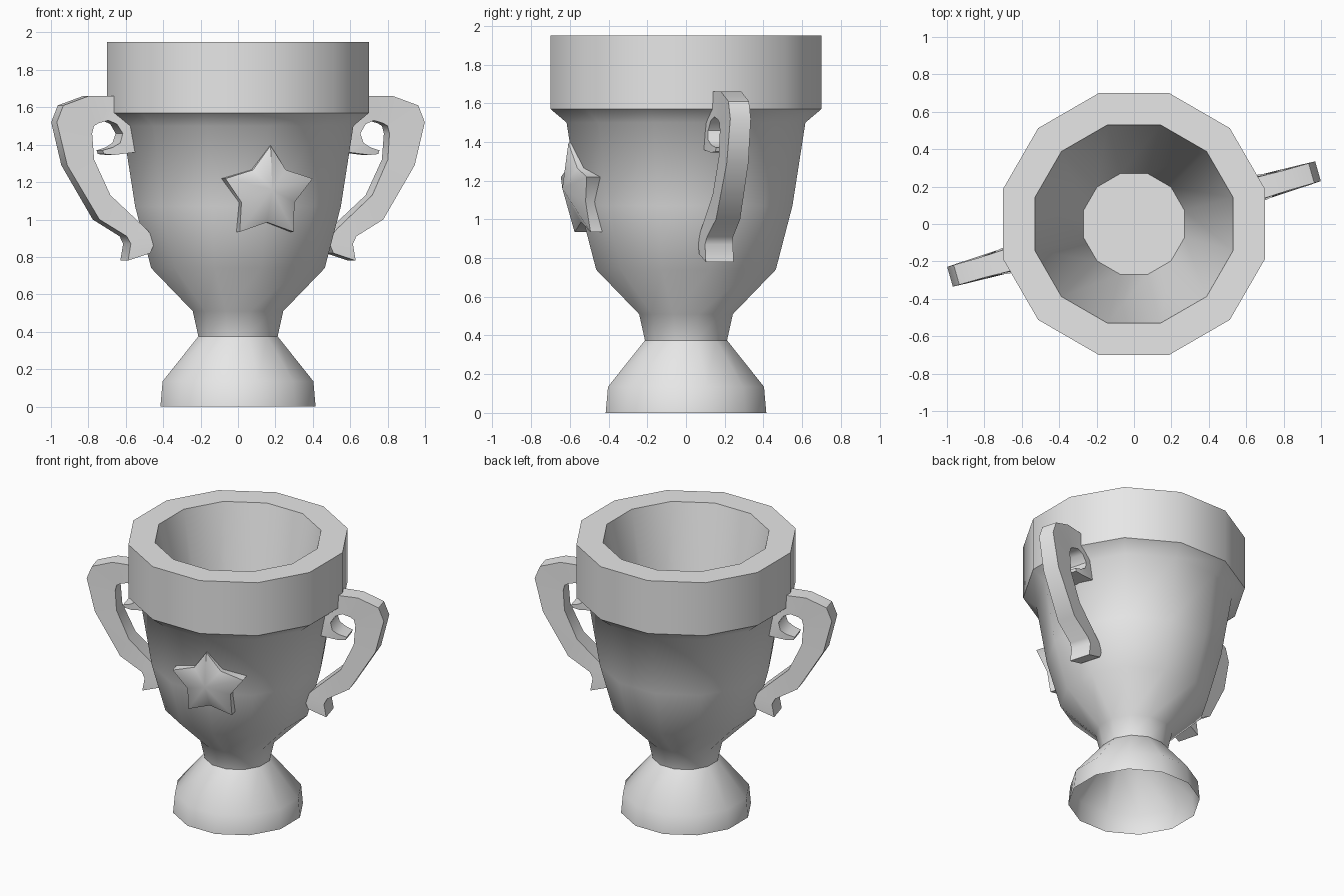
import bpy, bmesh, math
from mathutils import Matrix, Vector

if "Cube" in bpy.data.objects:
    bpy.data.objects.remove(bpy.data.objects["Cube"])

SIDES = 12
TURN = math.radians(16)   # handles and star are turned slightly about z
FLAT = math.cos(math.pi / SIDES)

grey = bpy.data.materials.new("plain_grey")
grey.use_nodes = True
grey.diffuse_color = (0.8, 0.8, 0.8, 1)
grey.node_tree.nodes["Principled BSDF"].inputs["Base Color"].default_value = (0.8, 0.8, 0.8, 1)


def finish(name, bm, fix_normals=False):
    if fix_normals:
        bmesh.ops.recalc_face_normals(bm, faces=bm.faces)
    mesh = bpy.data.meshes.new(name)
    bm.to_mesh(mesh)
    bm.free()
    mesh.materials.append(grey)
    obj = bpy.data.objects.new(name, mesh)
    bpy.context.collection.objects.link(obj)
    bpy.ops.object.select_all(action='DESELECT')
    obj.select_set(True)
    bpy.context.view_layer.objects.active = obj
    bpy.ops.object.shade_smooth_by_angle(angle=math.radians(46))
    return obj


def lathe(name, profile, cap_end=False):
    """Turn a profile of (half width across flats, height) about z."""
    bm = bmesh.new()
    rings = []
    for width, z in profile:
        ring = []
        for j in range(SIDES):
            a = 2 * math.pi * (j + 0.5) / SIDES
            r = width / FLAT
            ring.append(bm.verts.new((r * math.cos(a), r * math.sin(a), z)))
        rings.append(ring)
    for low, high in zip(rings, rings[1:]):
        for j in range(SIDES):
            k = (j + 1) % SIDES
            bm.faces.new((low[j], low[k], high[k], high[j]))
    if cap_end:
        bm.faces.new(rings[-1])
    return finish(name, bm)


# Cup: hollow foot, bowl, and thick rim with the inner well
lathe("foot", [(0.415, 0), (0.403, 0.135), (0.212, 0.375)])
lathe("bowl", [(0.212, 0.375), (0.242, 0.51), (0.464, 0.74),
               (0.55, 1.07), (0.617, 1.5), (0.7, 1.57)])
lathe("rim", [(0.7, 1.57), (0.7, 1.95), (0.53, 1.95), (0.27, 0.75)], cap_end=True)

# Handle: pairs of outer and inner edge points (x, z), with half width
HANDLE = [
    ((.75, 1.35), (.74, 1.37), .06),
    ((.70, 1.345), (.69, 1.385), .07),
    ((.58, 1.36), (.65, 1.41), .075),
    ((.58, 1.5), (.635, 1.46), .07),
    ((.64, 1.59), (.665, 1.51), .065),
    ((.68, 1.66), (.71, 1.53), .06),
    ((.83, 1.66), (.76, 1.515), .055),
    ((.965, 1.61), (.785, 1.5), .055),
    ((1.0, 1.52), (.795, 1.46), .055),
    ((.945, 1.29), (.785, 1.32), .058),
    ((.775, 1.0), (.70, 1.13), .065),
    ((.63, .91), (.51, .95), .07),
    ((.61, .87), (.46, .89), .075),
    ((.625, .78), (.49, .82), .075),
]


def handle(name, angle):
    bm = bmesh.new()
    loops = []
    for (ox, oz), (ix, iz), w in HANDLE:
        ro = ox / math.cos(TURN) - 0.017
        ri = ix / math.cos(TURN)
        corners = ((ro, -w, oz), (ro, w, oz), (ri, w, iz), (ri, -w, iz))
        loops.append([bm.verts.new(c) for c in corners])
    for a, b in zip(loops, loops[1:]):
        for j in range(4):
            k = (j + 1) % 4
            bm.faces.new((a[j], a[k], b[k], b[j]))
    bm.faces.new(loops[0])
    bm.faces.new(loops[-1])
    bmesh.ops.transform(bm, matrix=Matrix.Rotation(angle, 4, 'Z'), verts=bm.verts)
    return finish(name, bm, True)


handle("left_handle", TURN)
handle("right_handle", TURN + math.pi)

# Star: raised five-pointed plate leaning with the bowl wall
bm = bmesh.new()
front, back = [], []
for i in range(10):
    r = 0.255 if i % 2 == 0 else 0.155
    a = math.pi / 2 + i * math.pi / 5
    u, v = r * math.cos(a), r * math.sin(a)
    depth = 0.59 + 0.165 * v
    front.append(bm.verts.new((u, -depth, 1.14 + v)))
    back.append(bm.verts.new((u, -depth + 0.075, 1.14 + v)))
peak = bm.verts.new((0, -0.665, 1.16))
for i in range(10):
    k = (i + 1) % 10
    bm.faces.new((front[i], front[k], peak))
    bm.faces.new((back[i], back[k], front[k], front[i]))
bm.faces.new(back)
bmesh.ops.transform(bm, matrix=Matrix.Rotation(TURN, 4, 'Z'), verts=bm.verts)
finish("star", bm, True)
